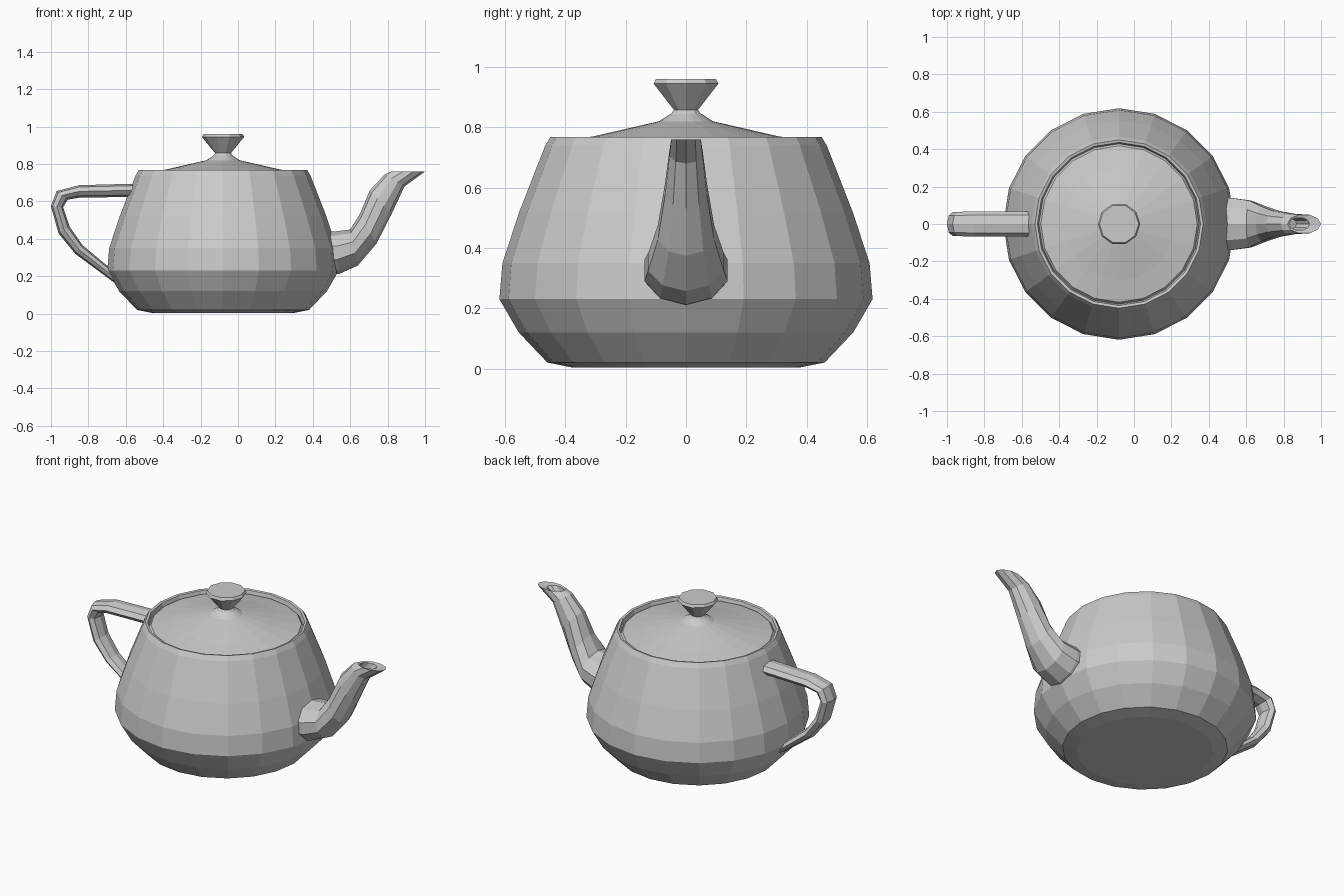
import bpy, bmesh
from math import cos, sin, pi

if "Cube" in bpy.data.objects:
    bpy.data.objects.remove(bpy.data.objects["Cube"])

CX = -0.08  # axis of the pot body


def finish(name, bm):
    bmesh.ops.remove_doubles(bm, verts=bm.verts, dist=1e-5)
    bmesh.ops.recalc_face_normals(bm, faces=bm.faces)
    mesh = bpy.data.meshes.new(name)
    bm.to_mesh(mesh)
    bm.free()
    obj = bpy.data.objects.new(name, mesh)
    bpy.context.collection.objects.link(obj)
    return obj


def skin(name, rings, cap_start=False, cap_end=False):
    """Join rings of points with flat faces."""
    bm = bmesh.new()
    loops = [[bm.verts.new(p) for p in ring] for ring in rings]
    n = len(loops[0])
    for a, b in zip(loops, loops[1:]):
        for i in range(n):
            j = (i + 1) % n
            bm.faces.new((a[i], a[j], b[j], b[i]))
    if cap_start:
        bm.faces.new(loops[0][::-1])
    if cap_end:
        bm.faces.new(loops[-1])
    return finish(name, bm)


def lathe(name, profile, sides, cap_start=False, cap_end=False):
    """Spin (radius, z) points round the pot axis."""
    rings = [[(CX + r * cos(2 * pi * i / sides), r * sin(2 * pi * i / sides), z)
              for i in range(sides)] for r, z in profile]
    return skin(name, rings, cap_start, cap_end)


def tube(name, sections, sides, cap_start=False, cap_end=False, turn=0.0):
    """Elliptical tube; each section is (x, z, x, z, half width in y)."""
    rings = []
    for x1, z1, x2, z2, w in sections:
        ring = []
        for i in range(sides):
            a = 2 * pi * i / sides + turn
            t = 0.5 + 0.5 * cos(a)
            ring.append((x1 + (x2 - x1) * t, w * sin(a), z1 + (z2 - z1) * t))
        rings.append(ring)
    return skin(name, rings, cap_start, cap_end)


# Pot body with rolled rim and slightly domed base
lathe("body", [(0.38, 0.004), (0.46, 0.02), (0.555, 0.12), (0.619, 0.23),
               (0.609, 0.35), (0.553, 0.52), (0.467, 0.74), (0.45, 0.768),
               (0.436, 0.765), (0.428, 0.735)], 20, cap_start=True)

# Lid, set just inside the rim
lathe("lid", [(0.43, 0.735), (0.418, 0.75), (0.30, 0.772), (0.09, 0.82),
              (0.043, 0.85)], 20)

# Lid knob
lathe("knob", [(0.06, 0.835), (0.042, 0.858), (0.113, 0.945), (0.105, 0.96)],
      10, cap_start=True, cap_end=True)

# Handle: outer edge then inner edge of each section
tube("handle", [(-0.55, 0.695, -0.55, 0.625, 0.067),
                (-0.85, 0.687, -0.85, 0.62, 0.067),
                (-0.97, 0.655, -0.91, 0.61, 0.065),
                (-1.0, 0.575, -0.935, 0.57, 0.065),
                (-0.96, 0.43, -0.90, 0.465, 0.062),
                (-0.87, 0.32, -0.83, 0.365, 0.06),
                (-0.66, 0.165, -0.65, 0.215, 0.055)], 8, True, True)

# Spout: lower edge then upper edge, ending in a hollow mouth
tube("spout", [(0.44, 0.205, 0.44, 0.44, 0.145),
               (0.54, 0.212, 0.52, 0.44, 0.145),
               (0.64, 0.257, 0.60, 0.45, 0.132),
               (0.74, 0.374, 0.65, 0.53, 0.098),
               (0.82, 0.53, 0.705, 0.66, 0.073),
               (0.89, 0.68, 0.785, 0.745, 0.058),
               (1.0, 0.76, 0.82, 0.76, 0.052),
               (0.94, 0.755, 0.83, 0.755, 0.035),
               (0.87, 0.68, 0.80, 0.72, 0.03)], 10, True, True)
